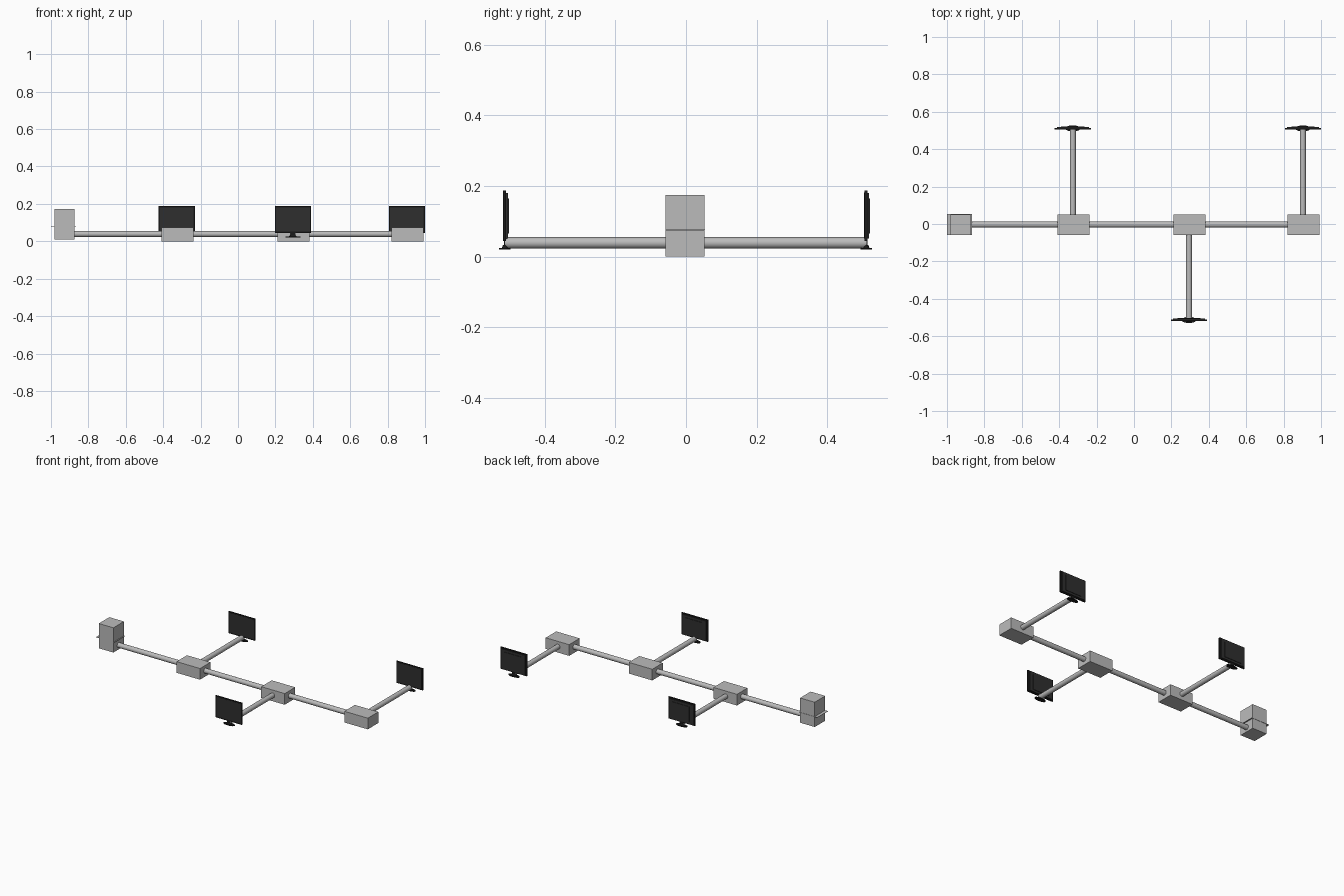
import bpy, math
from mathutils import Matrix

if "Cube" in bpy.data.objects:
    bpy.data.objects.remove(bpy.data.objects["Cube"])


def material(name, v):
    m = bpy.data.materials.new(name)
    m.diffuse_color = (v, v, v, 1)
    m.use_nodes = True
    m.node_tree.nodes["Principled BSDF"].inputs["Base Color"].default_value = m.diffuse_color
    return m


GREY = material("mid grey", 0.5)
BLACK = material("frame black", 0.01)
DARK = material("screen dark grey", 0.028)


def box(name, x, y, z, mat):
    """Box from (min, max) ranges."""
    bpy.ops.mesh.primitive_cube_add(size=1)
    o = bpy.context.object
    o.name = name
    c = [(r[0] + r[1]) / 2 for r in (x, y, z)]
    s = [r[1] - r[0] for r in (x, y, z)]
    o.data.transform(Matrix.Translation(c) @ Matrix.Diagonal((*s, 1)))
    o.data.materials.append(mat)
    return o


def cylinder(name, centre, r, depth, mat, axis="Z", scale_y=1.0, r2=None):
    bpy.ops.mesh.primitive_cone_add(vertices=32, radius1=r, depth=depth,
                                    radius2=r if r2 is None else r2)
    o = bpy.context.object
    o.name = name
    rot = {"Z": Matrix(), "X": Matrix.Rotation(math.pi / 2, 4, "Y"),
           "Y": Matrix.Rotation(math.pi / 2, 4, "X")}[axis]
    o.data.transform(Matrix.Translation(centre) @ rot @ Matrix.Diagonal((1, scale_y, 1, 1)))
    o.data.materials.append(mat)
    bpy.ops.object.shade_smooth_by_angle(angle=math.radians(40))
    return o


PIPE_Z, PIPE_R = 0.039, 0.016


def monitor(tag, x, y):
    # stand
    cylinder("stand_base_" + tag, (x, y, 0.0225), 0.04, 0.005, BLACK, scale_y=0.41)
    cylinder("stand_foot_" + tag, (x, y, 0.029), 0.022, 0.008, BLACK, scale_y=0.4, r2=0.014)
    box("stand_neck_" + tag, (x - 0.012, x + 0.012), (y - 0.003, y + 0.004), (0.025, 0.06), BLACK)
    # frame, screen and stepped back housing
    box("frame_" + tag, (x - 0.097, x + 0.097), (y - 0.005, y + 0.003), (0.044, 0.188), BLACK)
    box("screen_" + tag, (x - 0.09, x + 0.09), (y - 0.006, y - 0.004), (0.052, 0.182), DARK)
    box("housing_" + tag, (x - 0.086, x + 0.086), (y + 0.002, y + 0.008), (0.051, 0.181), DARK)
    box("rear_cover_" + tag, (x - 0.062, x + 0.062), (y + 0.007, y + 0.011), (0.065, 0.165), DARK)


# central pipe
cylinder("main_pipe", (-0.03, -0.003, PIPE_Z), PIPE_R, 1.76, GREY, "X")

# junction boxes, each with a side pipe and a monitor
for tag, x, y in (("left", -0.327, 0.511), ("middle", 0.294, -0.513), ("right", 0.903, 0.511)):
    bx = x + 0.003
    box("junction_box_" + tag, (bx - 0.086, bx + 0.086), (-0.058, 0.052), (0, 0.074), GREY)
    cylinder("side_pipe_" + tag, (x, y / 2, PIPE_Z), PIPE_R, abs(y), GREY, "Y")
    monitor(tag, x, y)

# end tower with a thin plate around its middle
box("tower", (-0.98, -0.873), (-0.058, 0.052), (0.01, 0.174), GREY)
box("tower_plate", (-1.0, -0.866), (-0.058, 0.054), (0.077, 0.079), GREY)
